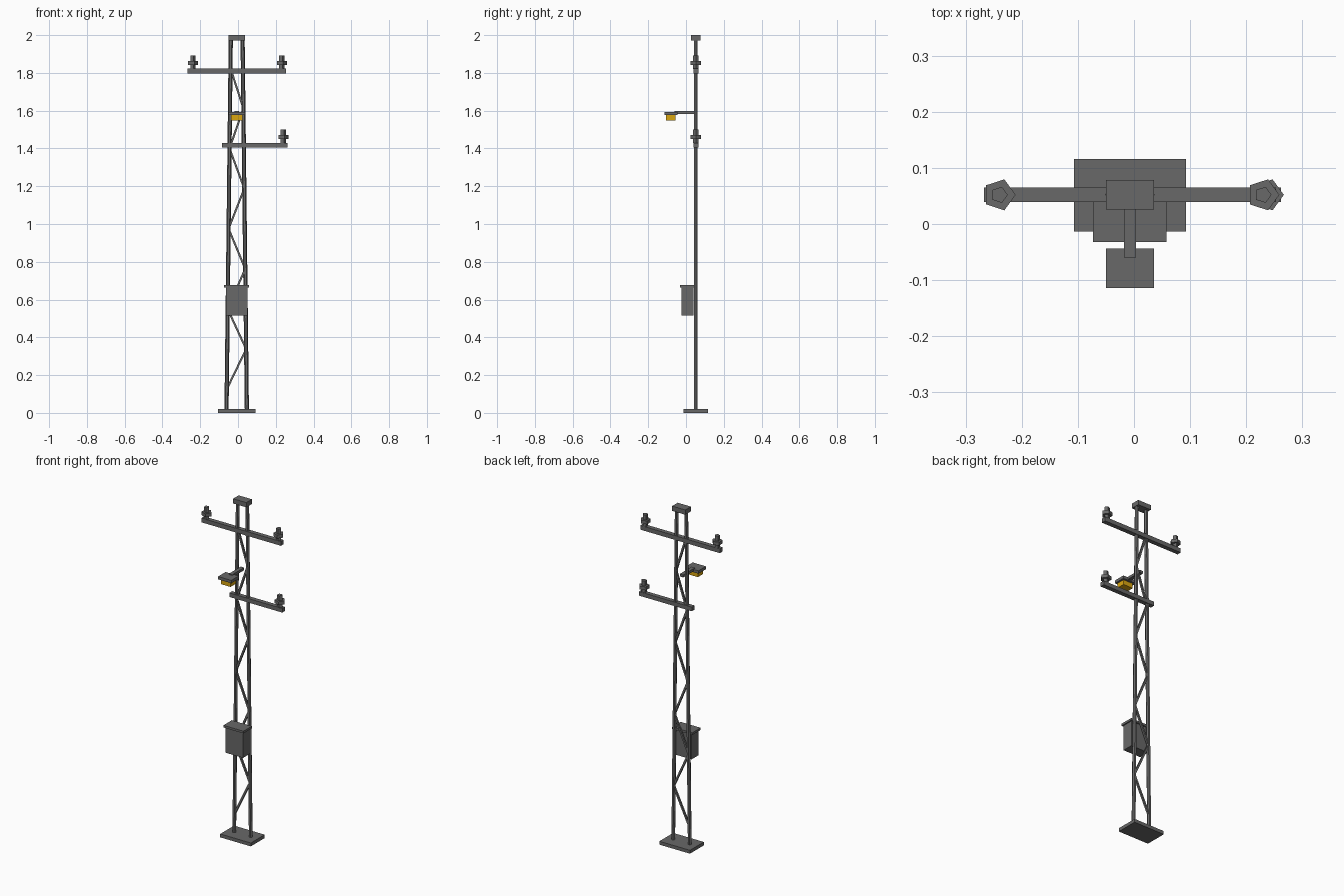
import bpy, bmesh, math
from mathutils import Vector

if "Cube" in bpy.data.objects:
    bpy.data.objects.remove(bpy.data.objects["Cube"])

CX, CY = -0.007, 0.052


def material(name, rgb):
    m = bpy.data.materials.new(name)
    m.diffuse_color = (*rgb, 1)
    m.use_nodes = True
    m.node_tree.nodes["Principled BSDF"].inputs["Base Color"].default_value = m.diffuse_color
    return m


STEEL = material("grey_steel", (0.14, 0.14, 0.14))
AMBER = material("amber_lamp", (0.70, 0.38, 0.005))


def finish(name, bm, mat):
    bmesh.ops.recalc_face_normals(bm, faces=bm.faces)
    me = bpy.data.meshes.new(name)
    bm.to_mesh(me)
    bm.free()
    me.materials.append(mat)
    ob = bpy.data.objects.new(name, me)
    bpy.context.collection.objects.link(ob)
    return ob


def box(name, x, y, z, mat=STEEL):
    """Box from (min, max) ranges."""
    bm = bmesh.new()
    bmesh.ops.create_cube(bm, size=1)
    for v in bm.verts:
        v.co = [r[0] + (c + 0.5) * (r[1] - r[0]) for c, r in zip(v.co, (x, y, z))]
    return finish(name, bm, mat)


def strut(name, a, b, r, sides, turn=0.0):
    """Straight prism between two points."""
    a, b = Vector(a), Vector(b)
    d = b - a
    u = d.cross(Vector((0, 1, 0))).normalized()
    w = d.cross(u).normalized()
    bm = bmesh.new()
    rings = []
    for p in (a, b):
        rings.append([bm.verts.new(p + r * (math.cos(t) * u + math.sin(t) * w))
                      for t in (turn + i * math.tau / sides for i in range(sides))])
    for i in range(sides):
        j = (i + 1) % sides
        bm.faces.new((rings[0][i], rings[0][j], rings[1][j], rings[1][i]))
    bm.faces.new(rings[0])
    bm.faces.new(rings[1])
    return finish(name, bm, STEEL)


def insulator(name, x, z):
    """Five-sided stem, disc and top knob."""
    bm = bmesh.new()
    for r, z0, z1 in ((0.015, 0, 0.025), (0.029, 0.022, 0.042), (0.015, 0.042, 0.071)):
        low, high = [[bm.verts.new((x + r * math.cos(i * math.tau / 5),
                                    CY + r * math.sin(i * math.tau / 5), z + h))
                      for i in range(5)] for h in (z0, z1)]
        for i in range(5):
            j = (i + 1) % 5
            bm.faces.new((low[i], low[j], high[j], high[i]))
        bm.faces.new(low)
        bm.faces.new(high)
    return finish(name, bm, STEEL)


# Base plate and top cap
box("base_plate", (-0.107, 0.093), (-0.013, 0.116), (0, 0.02))
box("top_cap", (-0.05, 0.036), (0.026, 0.078), (1.972, 2.0))


# Tapering legs
def leg_x(side, z):
    return CX + side * (0.054 - 0.0115 * z)


for side, label in ((-1, "left"), (1, "right")):
    strut(label + "_leg", (leg_x(side, 0.01), CY, 0.01),
          (leg_x(side, 1.98), CY, 1.98), 0.011, 6)

# Zigzag bracing
for i in range(8):
    s = -1 if i % 2 == 0 else 1
    z0, z1 = 0.125 + 0.2125 * i, 0.125 + 0.2125 * (i + 1)
    strut(f"brace_{i + 1}", (leg_x(s, z0), CY, z0), (leg_x(-s, z1), CY, z1),
          0.0075, 4, math.pi / 4)

# Crossarms with insulators
box("upper_crossarm", (-0.267, 0.253), (0.039, 0.065), (1.798, 1.823))
box("lower_crossarm", (-0.084, 0.262), (0.039, 0.065), (1.406, 1.430))
insulator("upper_left_insulator", -0.240, 1.821)
insulator("upper_right_insulator", 0.230, 1.821)
insulator("lower_right_insulator", 0.238, 1.429)

# Equipment cabinet
box("cabinet_body", (-0.064, 0.051), (-0.025, 0.039), (0.516, 0.667))
box("cabinet_lid", (-0.073, 0.058), (-0.032, 0.046), (0.665, 0.678))

# Lamp on its bracket
box("lamp_bracket", (-0.018, 0.004), (-0.06, 0.052), (1.583, 1.598))
box("lamp_housing", (-0.05, 0.036), (-0.114, -0.044), (1.577, 1.594))
box("lamp_lens", (-0.038, 0.025), (-0.105, -0.056), (1.549, 1.579), AMBER)
